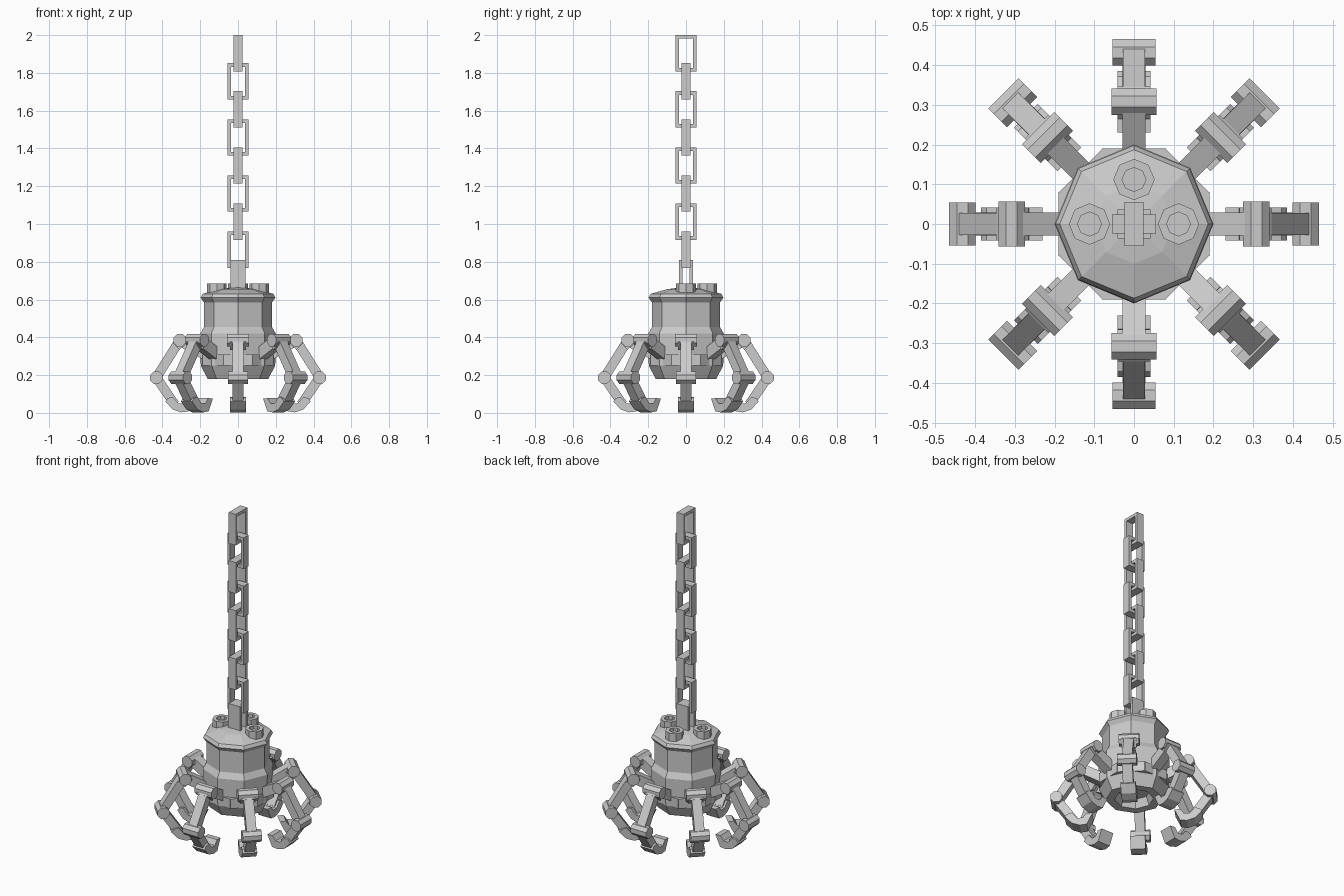
import bpy, math
from mathutils import Matrix, Vector

if "Cube" in bpy.data.objects:
    bpy.data.objects.remove(bpy.data.objects["Cube"])


def make_mesh(name, verts, faces):
    me = bpy.data.meshes.new(name)
    me.from_pydata(verts, [], faces)
    return me


def place(name, me, mat=Matrix()):
    ob = bpy.data.objects.new(name, me)
    ob.matrix_world = mat
    bpy.context.collection.objects.link(ob)
    return ob


def lathe(name, profile, n=8):
    """Spin (radius, z) points; radius 0 at the ends becomes a cap."""
    verts, faces = [], []
    for r, z in profile:
        for i in range(n):
            a = math.tau * i / n
            verts.append((r * math.cos(a), r * math.sin(a), z))
    for k in range(len(profile) - 1):
        for i in range(n):
            j = (i + 1) % n
            faces.append((k * n + i, k * n + j, (k + 1) * n + j, (k + 1) * n + i))
    faces.append(tuple(reversed(range(n))))
    last = (len(profile) - 1) * n
    faces.append(tuple(range(last, last + n)))
    return make_mesh(name, verts, faces)


def prism(name, pts, half):
    """Extrude a profile in the x-z plane to +-half in y."""
    n = len(pts)
    verts = [(x, s * half, z) for s in (-1, 1) for x, z in pts]
    faces = [tuple(range(n)), tuple(reversed(range(n, 2 * n)))]
    for i in range(n):
        j = (i + 1) % n
        faces.append((j, i, n + i, n + j))
    return make_mesh(name, verts, faces)


def bar(p, q, t):
    """Profile of a straight bar from p to q with half thickness t."""
    p, q = Vector(p), Vector(q)
    d = (q - p).normalized() * t
    s = Vector((-d.y, d.x))
    return [p + s, p - s, q - s, q + s]


def octagon(c, r):
    return [(c[0] + r * math.cos(math.tau * (i + .5) / 8),
             c[1] + r * math.sin(math.tau * (i + .5) / 8)) for i in range(8)]


def frame(name, w, h, bar_w, depth):
    """Rectangular chain link standing in the x-z plane, centred."""
    verts, faces = [], []
    for sx, sz in ((-1, -1), (1, -1), (1, 1), (-1, 1)):
        for inset, y in ((0, -depth), (bar_w, -depth), (bar_w, depth), (0, depth)):
            verts.append((sx * (w - inset), y, sz * (h - inset)))
    for i in range(4):
        for k in range(4):
            a, b = i * 4, (i + 1) % 4 * 4
            l = (k + 1) % 4
            faces.append((a + k, b + k, b + l, a + l))
    return make_mesh(name, verts, faces)


# Octagonal body with recessed underside
place("body", lathe("body", [
    (.09, .23), (.11, .18), (.16, .18), (.197, .25), (.2, .42), (.18, .455),
    (.18, .585), (.198, .61), (.187, .63), (.1, .655), (.001, .668)]))

# Hollow nuts on the lid
nut = lathe("nut", [(.052, .62), (.052, .685), (.03, .685), (.03, .665)])
for i, (x, y) in enumerate(((-.112, 0), (.112, 0), (0, .112))):
    place(f"nut_{i}", nut, Matrix.Translation((x, y, 0)))

# Chain: alternating links and the shackle on the lid
quarter = Matrix.Rotation(math.pi / 2, 4, 'Z')
link = frame("chain_link", .056, .096, .019, .024)
for i in range(8):
    m = Matrix.Translation((0, 0, 1.904 - i * .1486))
    place(f"chain_link_{i}", link, m @ quarter if i % 2 == 0 else m)
place("shackle", frame("shackle", .037, .09, .018, .041),
      Matrix.Translation((0, 0, .72)) @ quarter)

# Claw arm parts, drawn in the radius-height plane
elbow, knee, ankle = (.308, .385), (.432, .187), (.335, .045)
mid = Vector(elbow).lerp(Vector(knee), .16)
parts = [
    prism("arm_mount", bar((.15, .28), (.19, .28), .03), .08),
    prism("upper_arm", bar((.15, .298), elbow, .03), .029),
    prism("elbow_joint", octagon(elbow, .036), .057),
    prism("elbow_sleeve", bar((.285, .395), mid, .027), .042),
    prism("forearm", bar(elbow, knee, .025), .028),
    prism("knee_joint", octagon(knee, .036), .054),
    prism("lower_arm", bar(knee, ankle, .025), .029),
    prism("claw_tip", [(.372, .078), (.385, .06), (.345, .018), (.3, .003), (.262, .008),
                       (.23, .076), (.265, .078), (.285, .05), (.315, .05), (.345, .085)], .042),
]
for i in range(8):
    rot = Matrix.Rotation(math.tau * i / 8, 4, 'Z')
    for me in parts:
        place(f"{me.name}_{i}", me, rot)

# Consistent outward normals
import bmesh
for me in bpy.data.meshes:
    bm = bmesh.new()
    bm.from_mesh(me)
    bmesh.ops.recalc_face_normals(bm, faces=bm.faces)
    bm.to_mesh(me)
    bm.free()
